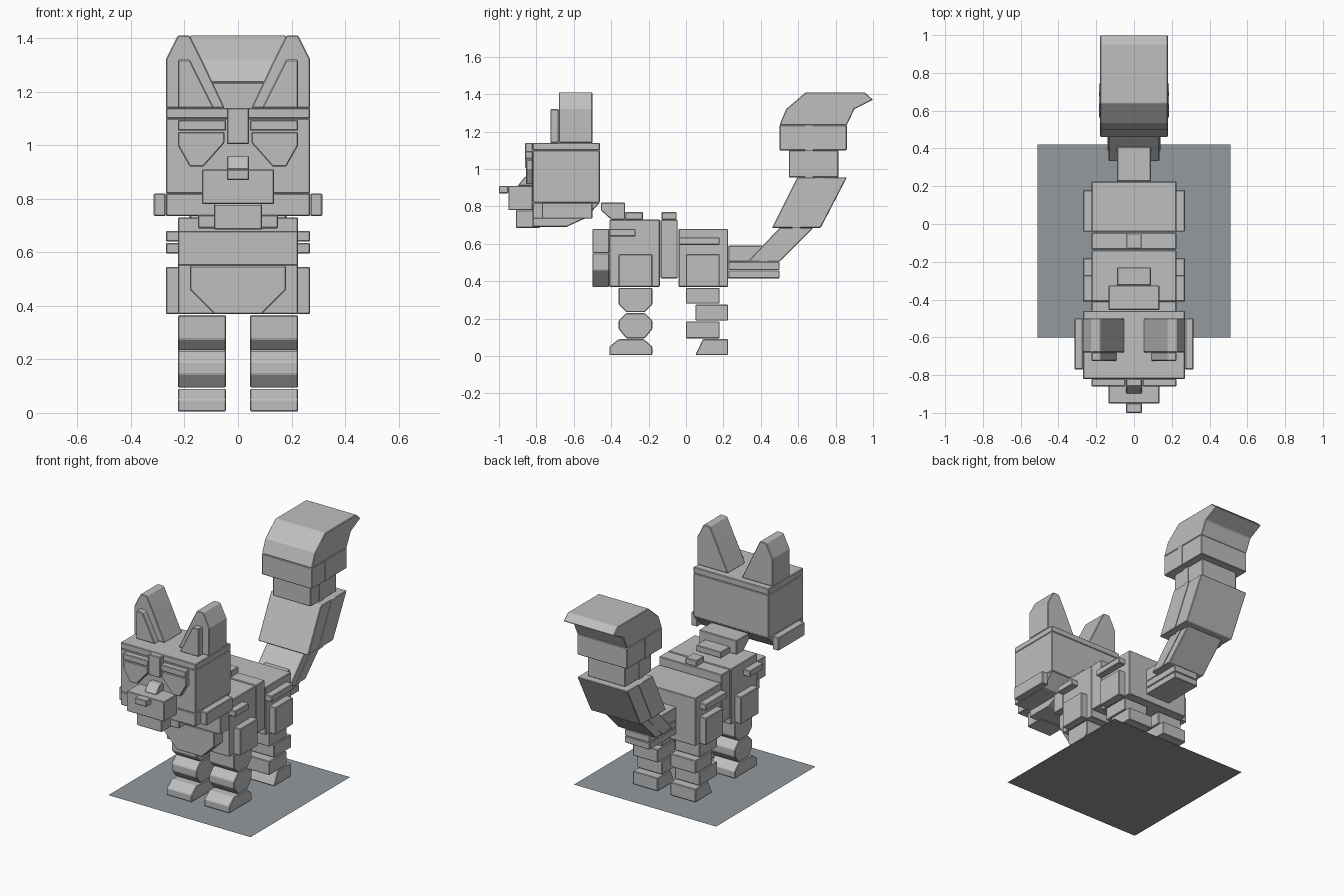
import bpy
import bmesh


def material(name, rgb):
    m = bpy.data.materials.new(name)
    m.diffuse_color = (*rgb, 1)
    return m


GREY = material("light_grey", (0.52, 0.52, 0.52))
SLATE = material("slate_grey", (0.29, 0.32, 0.345))


def prism(name, pts, lo, hi, axis, mirror=False, bevel=0.004):
    """Extrude a profile: axis 'x' takes (y, z) points, axis 'y' takes (x, z) points."""
    bm = bmesh.new()
    rings = []
    for d in (lo, hi):
        rings.append([bm.verts.new((d, a, b) if axis == 'x' else (a, d, b)) for a, b in pts])
    bm.faces.new(rings[0])
    bm.faces.new(rings[1][::-1])
    n = len(pts)
    for i in range(n):
        j = (i + 1) % n
        bm.faces.new((rings[0][i], rings[1][i], rings[1][j], rings[0][j]))
    bmesh.ops.recalc_face_normals(bm, faces=bm.faces)
    me = bpy.data.meshes.new(name)
    bm.to_mesh(me)
    bm.free()
    me.materials.append(GREY)
    ob = bpy.data.objects.new(name, me)
    bpy.context.collection.objects.link(ob)
    if mirror:
        ob.modifiers.new("mirror", 'MIRROR').use_mirror_merge = False
    if bevel:
        b = ob.modifiers.new("bevel", 'BEVEL')
        b.width = bevel
        b.segments = 1
    return ob


def box(name, x, y, z, mirror=False):
    """Block; a single x number means symmetric half width."""
    x0, x1 = x if isinstance(x, tuple) else (-x, x)
    pts = [(y[0], z[0]), (y[1], z[0]), (y[1], z[1]), (y[0], z[1])]
    return prism(name, pts, x0, x1, 'x', mirror)


# Ground sheet
bpy.ops.mesh.primitive_plane_add(size=1.02, location=(0, -0.09, 0))
base = bpy.context.object
base.name = "base_sheet"
base.data.materials.append(SLATE)

# Torso
box("front_torso", 0.225, (-0.41, -0.14), (0.37, 0.73))
box("waist", 0.225, (-0.135, -0.045), (0.415, 0.73))
box("rear_torso", 0.225, (-0.04, 0.225), (0.37, 0.68))
box("waist_ridge", 0.04, (-0.13, -0.05), (0.73, 0.77))
box("chest", 0.225, (-0.50, -0.41), (0.55, 0.68))
bib = [(-0.18, 0.55), (-0.18, 0.46), (-0.09, 0.37), (0.09, 0.37), (0.18, 0.46), (0.18, 0.55)]
prism("chest_bib", bib, -0.50, -0.41, 'y')
box("shoulder_plate", (0.22, 0.27), (-0.36, -0.18), (0.37, 0.545), True)
box("hip_plate", (0.22, 0.27), (0.0, 0.18), (0.37, 0.545), True)
box("shoulder_stripe", (0.22, 0.27), (-0.41, -0.27), (0.64, 0.68), True)
box("hip_stripe", (0.22, 0.27), (-0.04, 0.18), (0.595, 0.635), True)

# Neck
prism("neck", [(-0.455, 0.82), (-0.325, 0.82), (-0.325, 0.73), (-0.40, 0.73), (-0.455, 0.78)],
      -0.135, 0.135, 'x')
box("nape", 0.09, (-0.325, -0.23), (0.73, 0.77))

# Front legs
LEG = (0.045, 0.225)
front_leg = {
    "front_thigh": [(-0.36, 0.365), (-0.18, 0.365), (-0.18, 0.275), (-0.22, 0.235),
                    (-0.32, 0.235), (-0.36, 0.275)],
    "front_shin": [(-0.32, 0.23), (-0.22, 0.23), (-0.18, 0.19), (-0.18, 0.145), (-0.22, 0.095),
                   (-0.32, 0.095), (-0.36, 0.145), (-0.36, 0.19)],
    "front_paw": [(-0.41, 0.005), (-0.18, 0.005), (-0.18, 0.05), (-0.225, 0.09),
                  (-0.36, 0.09), (-0.41, 0.05)],
}
for part, pts in front_leg.items():
    prism(part, pts, *LEG, 'x', True)

# Rear legs
box("rear_thigh", LEG, (0.0, 0.18), (0.28, 0.365), True)
box("rear_knee", LEG, (0.05, 0.225), (0.19, 0.275), True)
box("rear_shin", LEG, (0.0, 0.18), (0.095, 0.185), True)
prism("rear_paw", [(0.05, 0.005), (0.225, 0.005), (0.225, 0.09), (0.09, 0.09)], *LEG, 'x', True)

# Head
box("head", 0.27, (-0.82, -0.46), (0.82, 1.10))
box("head_cap", 0.27, (-0.82, -0.46), (1.10, 1.14))
prism("jaw", [(-0.82, 0.82), (-0.82, 0.735), (-0.54, 0.735), (-0.46, 0.82)], -0.27, 0.27, 'x')
box("cheek_tuft", (0.27, 0.315), (-0.77, -0.50), (0.735, 0.82), True)
prism("throat", [(-0.82, 0.74), (-0.82, 0.69), (-0.64, 0.69), (-0.53, 0.74)], -0.15, 0.15, 'x')
box("chin", 0.09, (-0.91, -0.78), (0.685, 0.78))
box("muzzle", 0.135, (-0.95, -0.82), (0.78, 0.91))
box("nose", 0.042, (-1.0, -0.95), (0.87, 0.91))
prism("nose_slope", [(-0.90, 0.91), (-0.82, 0.91), (-0.82, 0.96), (-0.86, 0.96)], -0.042, 0.042, 'x')
box("nose_bridge", 0.042, (-0.86, -0.82), (1.005, 1.14))
box("brow", (0.045, 0.225), (-0.86, -0.82), (1.055, 1.095), True)
cheek = [(0.05, 1.05), (0.225, 1.05), (0.225, 1.0), (0.18, 0.92), (0.13, 0.92), (0.05, 1.01)]
prism("cheek", cheek, -0.855, -0.82, 'y', True)

# Ears
ear = [(0.05, 1.14), (0.27, 1.14), (0.27, 1.32), (0.225, 1.41), (0.18, 1.41), (0.135, 1.32)]
prism("ear", ear, -0.68, -0.50, 'y', True)
prism("inner_ear", [(0.09, 1.14), (0.225, 1.14), (0.225, 1.32), (0.18, 1.32)],
      -0.725, -0.68, 'y', True)

# Tail, from root to tip
box("tail_root_lower", 0.09, (0.225, 0.50), (0.415, 0.458))
box("tail_root", 0.09, (0.225, 0.50), (0.46, 0.505))
box("tail_root_upper", 0.09, (0.225, 0.41), (0.505, 0.59))
prism("tail_bend", [(0.33, 0.505), (0.50, 0.505), (0.68, 0.685), (0.50, 0.685)], -0.135, 0.135, 'x')
prism("tail_rise", [(0.46, 0.685), (0.72, 0.685), (0.86, 0.955), (0.595, 0.955)], -0.18, 0.18, 'x')
box("tail_neck", 0.135, (0.55, 0.815), (0.955, 1.10))
box("tail_collar", 0.18, (0.50, 0.86), (1.10, 1.235))
tip = [(0.50, 1.235), (0.535, 1.32), (0.64, 1.41), (0.955, 1.41), (1.0, 1.37),
       (0.90, 1.32), (0.86, 1.235)]
prism("tail_tip", tip, -0.18, 0.18, 'x')

# Thin stripes along the tail sides
stripes = [(0.39, 0.505, 0.57, 0.685, 0.135), (0.565, 0.685, 0.70, 0.955, 0.18),
           (0.635, 0.955, 0.635, 1.10, 0.135), (0.635, 1.10, 0.635, 1.235, 0.18)]
for y0, z0, y1, z1, x in stripes:
    prism("tail_stripe", [(y0, z0), (y0 + 0.045, z0), (y1 + 0.045, z1), (y1, z1)],
          x - 0.004, x + 0.004, 'x', True, 0)
